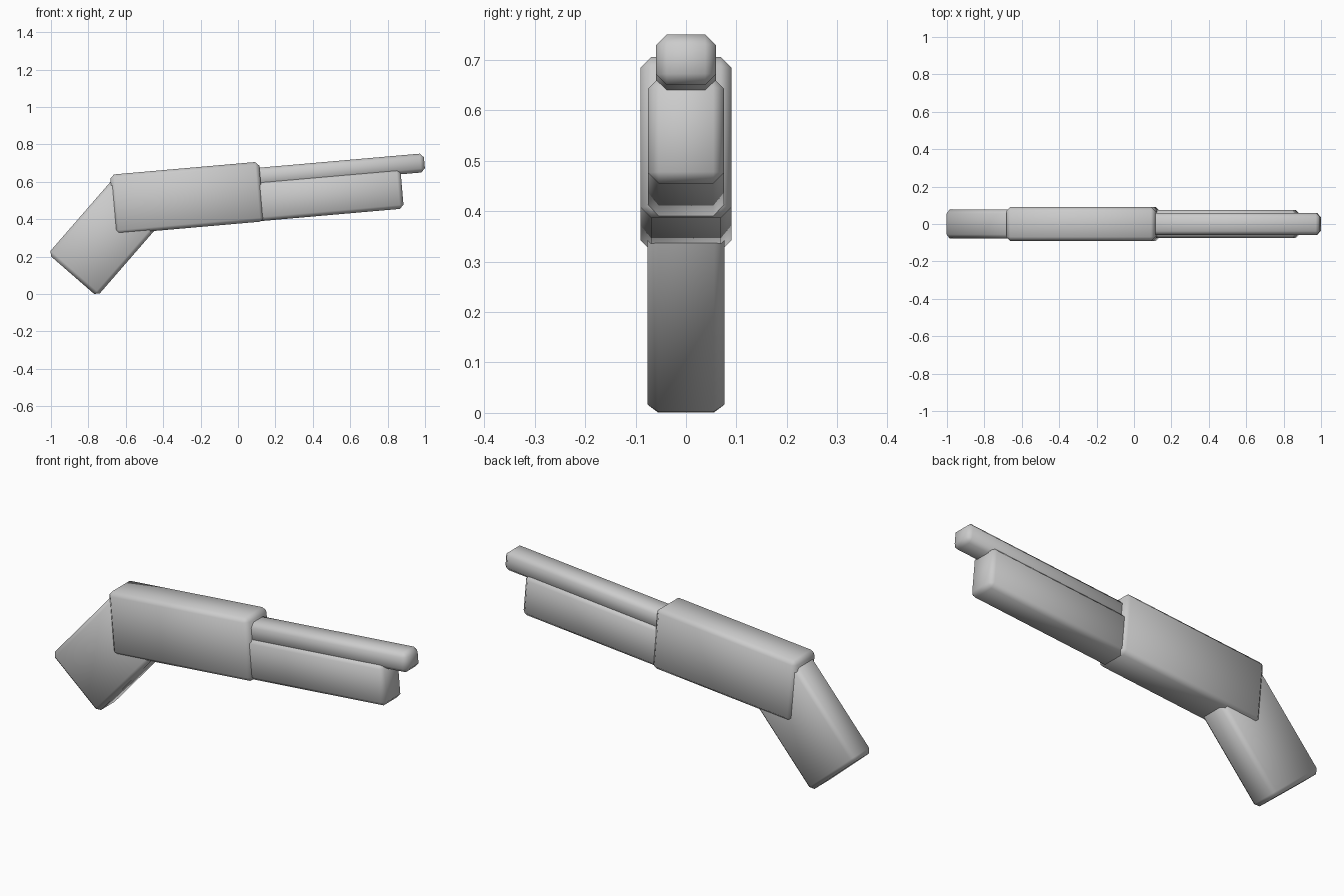
import bpy
from math import radians, sin, cos

if "Cube" in bpy.data.objects:
    bpy.data.objects.remove(bpy.data.objects["Cube"])


def tilted_block(name, angle, u0, u1, v0, v1, width, bevel=0.021):
    """Chamfered block: u runs along the tilted axis, v across it (both in the XZ plane)."""
    a = radians(angle)
    u, v = (u0 + u1) / 2, (v0 + v1) / 2
    bpy.ops.mesh.primitive_cube_add(
        size=1,
        location=(u * cos(a) - v * sin(a), 0, u * sin(a) + v * cos(a)),
        rotation=(0, -a, 0))
    ob = bpy.context.object
    ob.name = name
    ob.scale = (u1 - u0, width, v1 - v0)
    bpy.ops.object.transform_apply(location=False, rotation=False, scale=True)
    mod = ob.modifiers.new("chamfer", 'BEVEL')
    mod.width = bevel
    mod.segments = 1
    bpy.ops.object.shade_smooth()
    return ob


TILT = 5   # upward tilt of the body
GRIP = 49  # steeper angle of the handle

# Main body
tilted_block("receiver", TILT, -0.626, 0.173, 0.375, 0.695, 0.18)
# Long upper tube
tilted_block("barrel", TILT, 0.05, 1.054, 0.562, 0.663, 0.118)
# Sliding fore-end under the barrel
tilted_block("fore_end", TILT, 0.05, 0.923, 0.378, 0.588, 0.15)
# Angled handle
tilted_block("grip", GRIP, -0.504, 0.04, 0.560, 0.908, 0.153)
